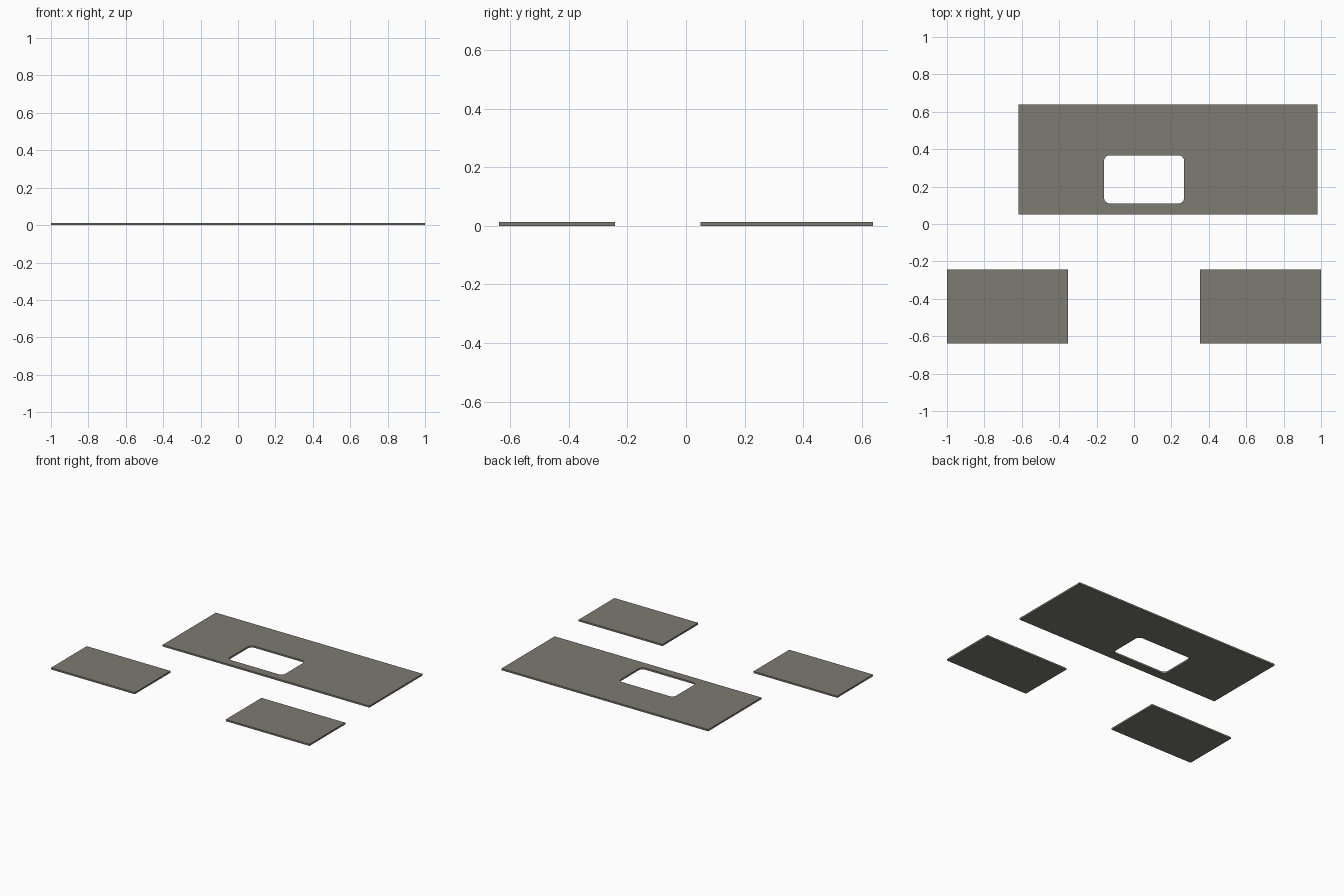
import bpy, bmesh, math

if "Cube" in bpy.data.objects:
    bpy.data.objects.remove(bpy.data.objects["Cube"])

THICK = 0.012

mat = bpy.data.materials.new("warm grey")
mat.diffuse_color = (0.2, 0.2, 0.17, 1)
mat.use_nodes = True
mat.node_tree.nodes["Principled BSDF"].inputs["Base Color"].default_value = mat.diffuse_color


def rectangle(x0, x1, y0, y1, r=0.0, steps=6):
    """Outline of a rectangle, with rounded corners when r > 0."""
    if r == 0:
        return [(x0, y0), (x1, y0), (x1, y1), (x0, y1)]
    pts = []
    corners = [(x0 + r, y0 + r), (x1 - r, y0 + r), (x1 - r, y1 - r), (x0 + r, y1 - r)]
    for k, (cx, cy) in enumerate(corners):
        for i in range(steps + 1):
            a = math.pi * (1 + k / 2 + i / steps / 2)
            pts.append((cx + r * math.cos(a), cy + r * math.sin(a)))
    return pts


def plate(name, *outlines):
    """Flat sheet from an outer outline and optional hole outlines."""
    bm = bmesh.new()
    edges = []
    for pts in outlines:
        vs = [bm.verts.new((x, y, 0)) for x, y in pts]
        edges += [bm.edges.new((vs[i - 1], vs[i])) for i in range(len(vs))]
    bmesh.ops.triangle_fill(bm, edges=edges, use_beauty=True)
    ext = bmesh.ops.extrude_face_region(bm, geom=bm.faces[:], use_keep_orig=True)
    top = [g for g in ext["geom"] if isinstance(g, bmesh.types.BMVert)]
    bmesh.ops.translate(bm, verts=top, vec=(0, 0, THICK))
    bmesh.ops.recalc_face_normals(bm, faces=bm.faces[:])
    me = bpy.data.meshes.new(name)
    bm.to_mesh(me)
    bm.free()
    me.materials.append(mat)
    ob = bpy.data.objects.new(name, me)
    bpy.context.collection.objects.link(ob)


# Large panel with rounded window opening
plate("main_panel",
      rectangle(-0.618, 0.981, 0.05, 0.638),
      rectangle(-0.16, 0.268, 0.11, 0.367, r=0.03))

# Two small panels
plate("left_panel", rectangle(-1.0, -0.352, -0.638, -0.243))
plate("right_panel", rectangle(0.352, 1.0, -0.638, -0.243))
